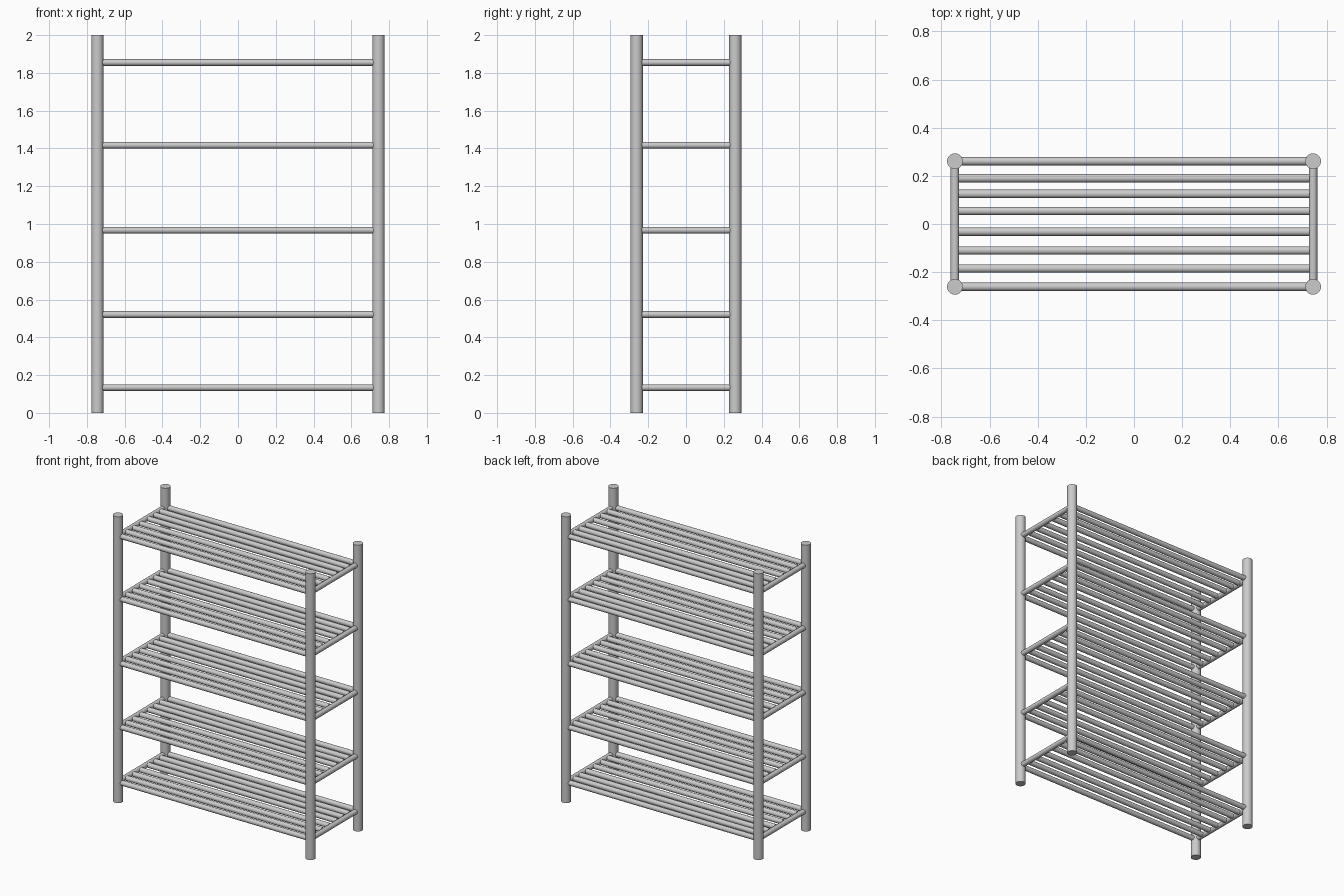
import bpy
from math import radians
from mathutils import Vector

cube = bpy.data.objects.get("Cube")
if cube:
    bpy.data.objects.remove(cube, do_unlink=True)

POST_X, POST_Y = 0.744, 0.261
POST_R, BAR_R = 0.0325, 0.0175
HEIGHT = 2.0
SHELF_HEIGHTS = (0.134, 0.521, 0.967, 1.417, 1.855)
SLAT_YS = (-0.185, -0.11, -0.032, 0.054, 0.125, 0.19)


def tube(name, start, end, radius):
    """Round bar between two points."""
    start, end = Vector(start), Vector(end)
    axis = end - start
    bpy.ops.mesh.primitive_cylinder_add(
        vertices=32, radius=radius, depth=axis.length,
        location=(start + end) / 2,
        rotation=axis.to_track_quat('Z', 'Y').to_euler())
    obj = bpy.context.object
    obj.name = name
    bpy.ops.object.shade_smooth_by_angle(angle=radians(40))
    return obj


# Corner posts
for x, side in ((-POST_X, "right"), (POST_X, "left")):
    for y, face in ((-POST_Y, "front"), (POST_Y, "back")):
        tube(f"{face}_{side}_post", (x, y, 0), (x, y, HEIGHT), POST_R)

for level, z in enumerate(SHELF_HEIGHTS, 1):
    # Long rails between the posts
    for y, face in ((-POST_Y, "front"), (POST_Y, "back")):
        tube(f"shelf_{level}_{face}_rail", (-POST_X, y, z), (POST_X, y, z), BAR_R)
    # Short rails at the ends
    for x, side in ((-POST_X, "right"), (POST_X, "left")):
        tube(f"shelf_{level}_{side}_rail", (x, -POST_Y, z), (x, POST_Y, z), BAR_R)
    # Slats resting between the end rails
    reach = POST_X - BAR_R * 0.8
    for i, y in enumerate(SLAT_YS, 1):
        tube(f"shelf_{level}_slat_{i}", (-reach, y, z), (reach, y, z), BAR_R)
